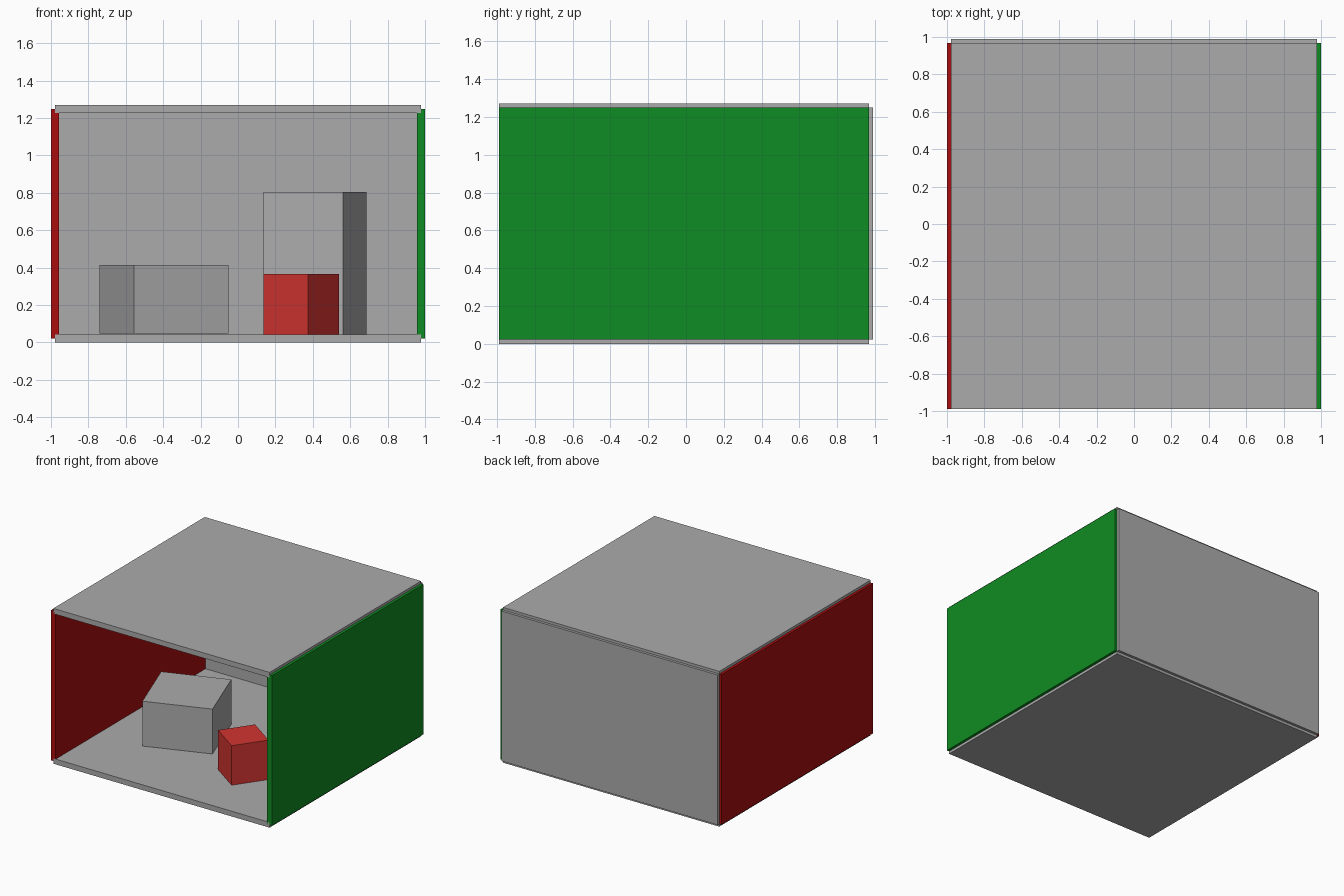
import bpy
import math

if "Cube" in bpy.data.objects:
    bpy.data.objects.remove(bpy.data.objects["Cube"])


def make_material(name, rgb):
    m = bpy.data.materials.new(name)
    m.diffuse_color = (*rgb, 1.0)
    m.use_nodes = True
    m.node_tree.nodes["Principled BSDF"].inputs["Base Color"].default_value = m.diffuse_color
    return m


grey = make_material("grey", (0.41, 0.41, 0.41))
dark_red = make_material("dark red", (0.40, 0.004, 0.004))
green = make_material("green", (0.005, 0.265, 0.017))
bright_red = make_material("bright red", (0.64, 0.035, 0.03))


def box(name, size, centre, mat, turn=0.0):
    """Box with the given size, centre and turn about z in degrees."""
    bpy.ops.mesh.primitive_cube_add(size=1, location=centre,
                                    rotation=(0, 0, math.radians(turn)))
    ob = bpy.context.object
    ob.name = name
    ob.scale = size
    bpy.ops.object.transform_apply(location=False, rotation=False, scale=True)
    ob.data.materials.append(mat)
    return ob


# Room shell: equal thin slabs, each centred on the edge of its neighbours
T = 0.043
W, D, H = 1.957, 1.957, 1.227
MID_Y, MID_Z = -0.011, 0.635

box("floor", (W, D, T), (0, MID_Y, MID_Z - H / 2), grey)
box("ceiling", (W, D, T), (0, MID_Y, MID_Z + H / 2), grey)
box("back_wall", (W, T, H), (0, MID_Y + D / 2, MID_Z), grey)
box("left_wall", (T, D, H), (-W / 2, MID_Y, MID_Z), dark_red)
box("right_wall", (T, D, H), (W / 2, MID_Y, MID_Z), green)


def block(name, side, top, x, y, turn, mat, bottom=0.043):
    """Square block standing on the floor."""
    box(name, (side, side, top - bottom), (x, y, (top + bottom) / 2), mat, turn)


# Blocks inside the room
block("short_block", 0.538, 0.415, -0.395, -0.097, 20, grey, 0.048)
block("red_block", 0.291, 0.366, 0.338, -0.414, -35, bright_red)
block("tall_block", 0.443, 0.805, 0.411, 0.45, -16.4, grey)
